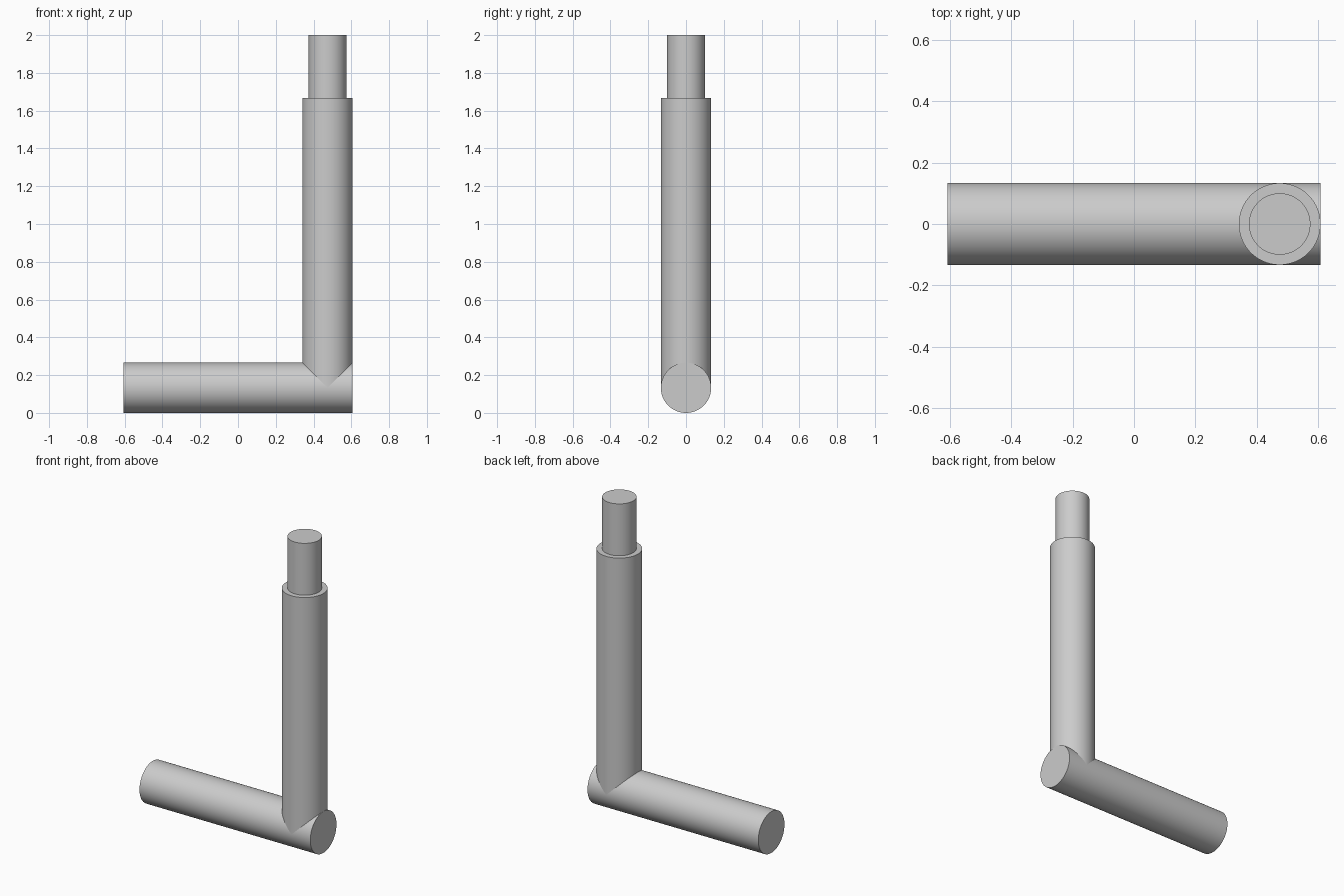
import bpy
import math

if "Cube" in bpy.data.objects:
    bpy.data.objects.remove(bpy.data.objects["Cube"])

grey = bpy.data.materials.new("plain_grey")
grey.diffuse_color = (0.6, 0.6, 0.6, 1)
grey.use_nodes = True
grey.node_tree.nodes["Principled BSDF"].inputs["Base Color"].default_value = grey.diffuse_color


def rod(name, radius, length, centre, tilt=0.0):
    """Smooth round rod with flat, sharp-edged ends."""
    bpy.ops.mesh.primitive_cylinder_add(
        vertices=96, radius=radius, depth=length,
        location=centre, rotation=(0, tilt, 0))
    obj = bpy.context.object
    obj.name = name
    obj.data.materials.append(grey)
    bpy.ops.object.shade_smooth_by_angle(angle=math.radians(30))
    return obj


R = 0.133           # base and post radius
HALF = 0.607        # half length of the base
POST_X = HALF - R   # post is flush with the right end of the base
SHOULDER = 1.667    # height of the step below the peg

# Horizontal base bar lying along x
rod("base_bar", R, 2 * HALF, (0, 0, R), math.pi / 2)
# Upright post, rising from the axis of the bar
rod("upright_post", R, SHOULDER - R, (POST_X, 0, (SHOULDER + R) / 2))
# Narrower peg on top, seated slightly into the post
seat = SHOULDER - 0.02
rod("top_peg", 0.1, 2 - seat, (POST_X, 0, (2 + seat) / 2))
